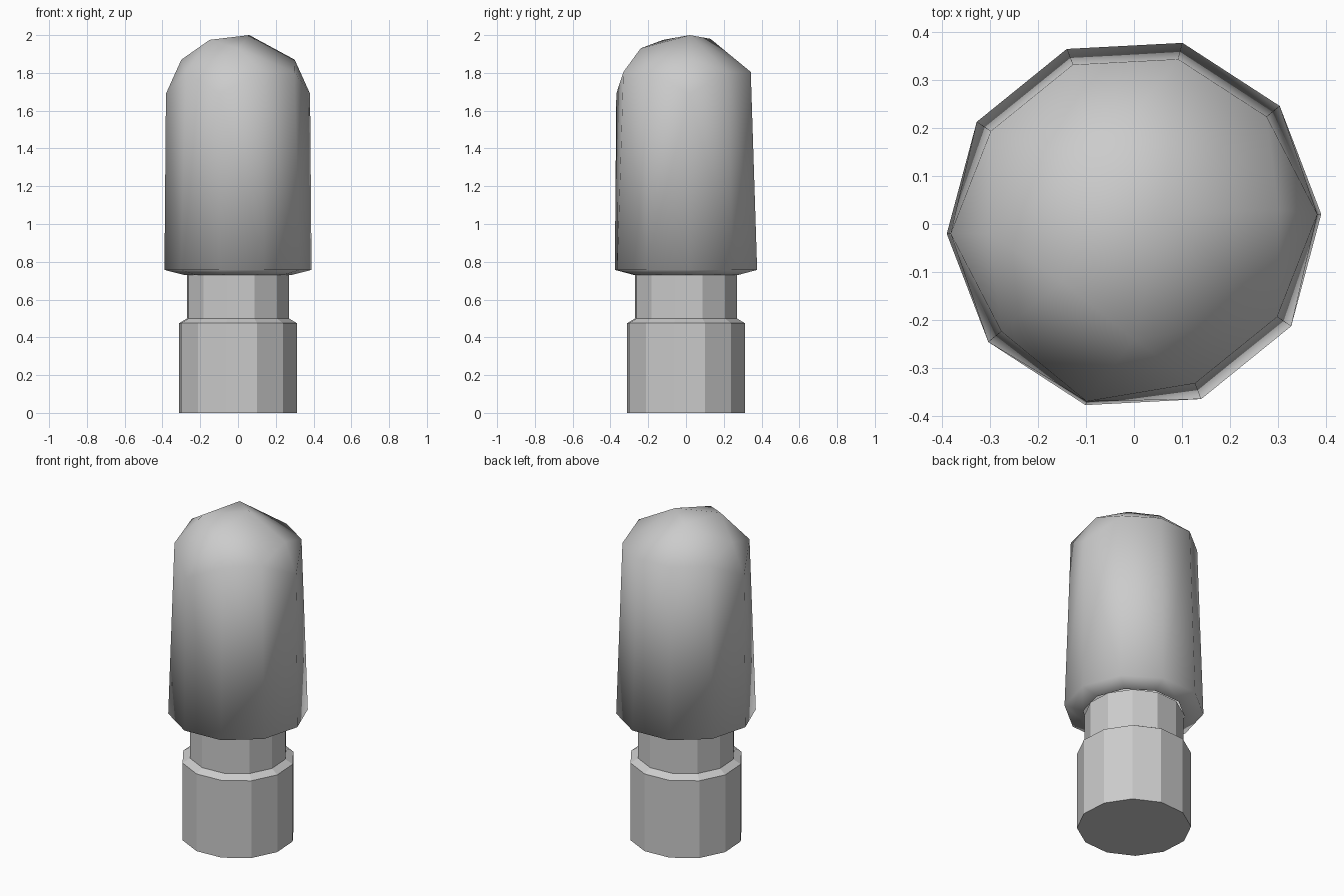
import bpy, bmesh
from math import cos, sin, radians

if "Cube" in bpy.data.objects:
    bpy.data.objects.remove(bpy.data.objects["Cube"])


def ring(n, r, z, start):
    return [(r * cos(radians(start + i * 360 / n)),
             r * sin(radians(start + i * 360 / n)), z) for i in range(n)]


def make_object(name, bm, smooth):
    bmesh.ops.recalc_face_normals(bm, faces=bm.faces)
    for f in bm.faces:
        f.smooth = smooth
    me = bpy.data.meshes.new(name)
    bm.to_mesh(me)
    bm.free()
    ob = bpy.data.objects.new(name, me)
    bpy.context.collection.objects.link(ob)
    return ob


# twelve-sided base with stepped neck
profile = [(0.318, 0), (0.318, 0.475), (0.275, 0.5), (0.275, 0.73)]
bm = bmesh.new()
rings = [[bm.verts.new(p) for p in ring(12, r, z, 18.5)] for r, z in profile]
for a, b in zip(rings, rings[1:]):
    for i in range(12):
        j = (i + 1) % 12
        bm.faces.new((a[i], a[j], b[j], b[i]))
bm.faces.new(rings[0][::-1])
bm.faces.new(rings[-1])
make_object("base", bm, False)

# ten-sided body with an irregular faceted dome
START = 3
points = ring(10, 0.285, 0.73, START) + ring(10, 0.39, 0.757, START)
LOW_CORNERS = (0, 5, 7)
high, low = ring(10, 0.355, 1.805, START), ring(10, 0.382, 1.69, START)
points += [low[i] if i in LOW_CORNERS else high[i] for i in range(10)]
points += [(0.30, 0.03, 1.87), (-0.30, -0.02, 1.87), (0.0, -0.24, 1.93),
           (-0.15, -0.12, 1.975), (-0.08, 0.13, 1.98), (0.06, 0.02, 2.0)]
bm = bmesh.new()
for p in points:
    bm.verts.new(p)
bmesh.ops.convex_hull(bm, input=bm.verts)
# open the underside around the neck
cap = [f for f in bm.faces if all(v.co.z < 0.74 for v in f.verts)]
bmesh.ops.delete(bm, geom=cap, context='FACES')
loose = [v for v in bm.verts if not v.link_faces]
bmesh.ops.delete(bm, geom=loose, context='VERTS')
make_object("rounded_body", bm, True)
